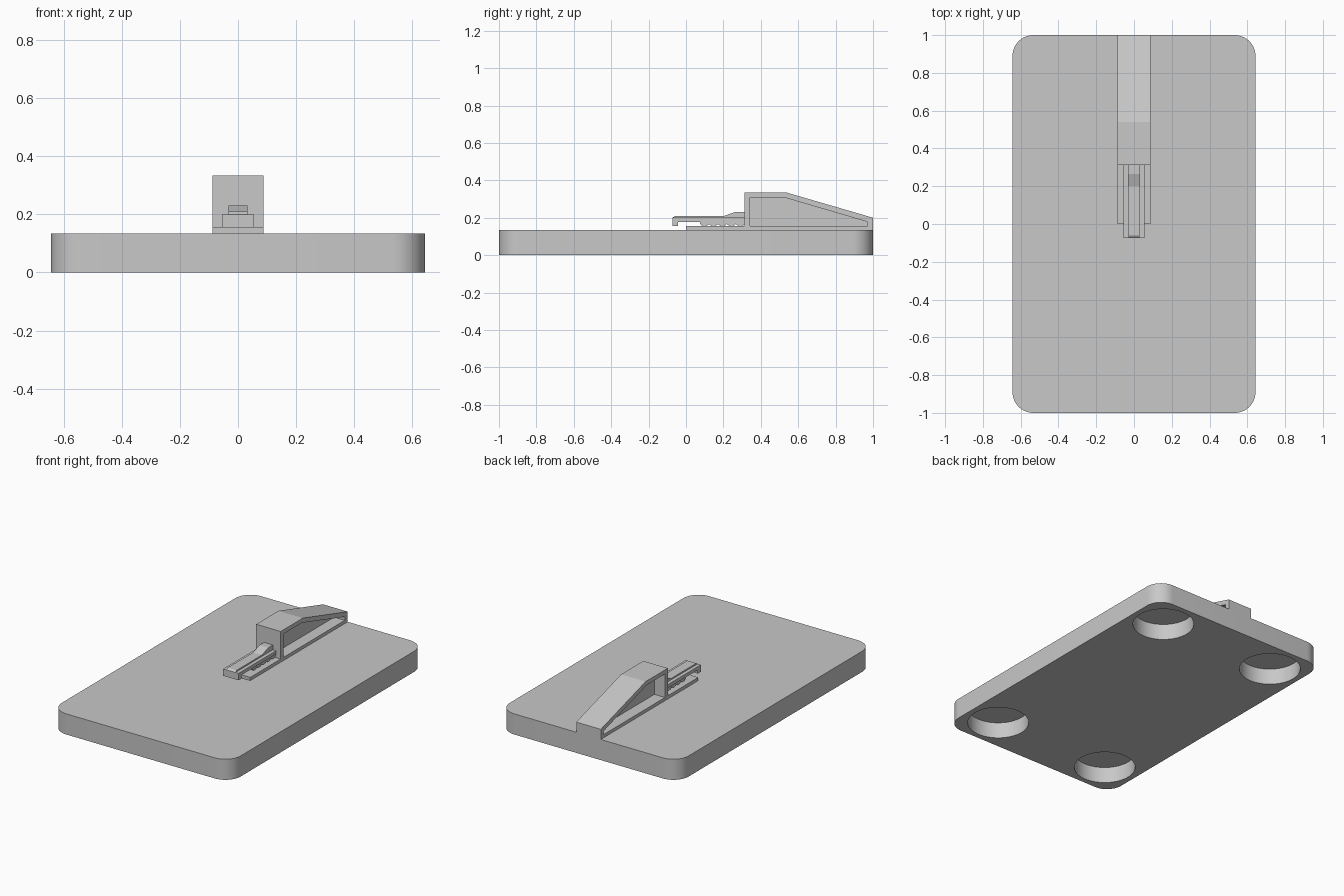
import bpy, bmesh, math
from mathutils import Vector

if "Cube" in bpy.data.objects:
    bpy.data.objects.remove(bpy.data.objects["Cube"])

grey = bpy.data.materials.new("plain grey")
grey.use_nodes = True
colour = (0.58, 0.58, 0.58, 1)
grey.diffuse_color = colour
grey.node_tree.nodes["Principled BSDF"].inputs["Base Color"].default_value = colour


def prism(name, points, shift):
    """Extrude a closed outline along the shift vector."""
    bm = bmesh.new()
    face = bm.faces.new([bm.verts.new(p) for p in points])
    moved = bmesh.ops.extrude_face_region(bm, geom=[face])["geom"]
    bmesh.ops.translate(bm, vec=Vector(shift),
                        verts=[v for v in moved if isinstance(v, bmesh.types.BMVert)])
    bmesh.ops.recalc_face_normals(bm, faces=bm.faces)
    mesh = bpy.data.meshes.new(name)
    bm.to_mesh(mesh)
    bm.free()
    mesh.materials.append(grey)
    obj = bpy.data.objects.new(name, mesh)
    bpy.context.collection.objects.link(obj)
    return obj


def side_prism(name, profile, x0, x1):
    """Extrude a (y, z) side profile across the width."""
    return prism(name, [(x0, y, z) for y, z in profile], (x1 - x0, 0, 0))


def select(obj):
    bpy.ops.object.select_all(action='DESELECT')
    obj.select_set(True)
    bpy.context.view_layer.objects.active = obj


def cut(obj, cutter):
    cutter.hide_render = True
    mod = obj.modifiers.new("cut", 'BOOLEAN')
    mod.operation, mod.solver, mod.object = 'DIFFERENCE', 'EXACT', cutter
    select(obj)
    bpy.ops.object.modifier_apply(modifier=mod.name)
    bpy.data.objects.remove(cutter)


def arc(cx, cy, z, radius, start, sweep, steps):
    return [(cx + radius * math.cos(start + sweep * i / steps),
             cy + radius * math.sin(start + sweep * i / steps), z) for i in range(steps)]


# Rounded base slab
half_w, top, corner = 0.643, 0.134, 0.11
outline = []
for k, (sx, sy) in enumerate([(1, 1), (-1, 1), (-1, -1), (1, -1)]):
    # steps + closing point of each quarter arc
    outline += arc(sx * (half_w - corner), sy * (1 - corner), 0, corner,
                   k * math.pi / 2, math.pi / 2 * 13 / 12, 13)
base = prism("base_slab", outline, (0, 0, top))

# Four round recesses underneath
for sx in (-1, 1):
    for sy in (-1, 1):
        circle = arc(sx * 0.422, sy * 0.78, -0.05, 0.185, 0, math.tau, 64)
        cut(base, prism("recess_cutter", circle, (0, 0, 0.155)))
select(base)
bpy.ops.object.shade_smooth_by_angle(angle=math.radians(30))

# Housing with its foot plate
w = 0.088
housing = side_prism("housing", [
    (0, top), (1, top), (1, 0.2), (0.54, 0.334), (0.312, 0.334), (0.312, 0.155), (0, 0.155)], -w, w)

# Side pockets, leaving a thin middle web
pocket = [(0.342, 0.155), (0.97, 0.155), (0.97, 0.178), (0.53, 0.307), (0.342, 0.307)]
for s in (-1, 1):
    cut(housing, side_prism("pocket_cutter", pocket, s * 0.012, s * 0.12))

# Clip arm with hooked tip
side_prism("clip_arm", [
    (-0.073, 0.155), (-0.042, 0.155), (-0.042, 0.178), (0.32, 0.178),
    (0.32, 0.2), (-0.073, 0.2)], -0.055, 0.055)

# Raised rib along the arm
side_prism("arm_rib", [
    (-0.073, 0.195), (0.32, 0.195), (0.32, 0.231), (0.265, 0.231),
    (0.2, 0.209), (-0.06, 0.209), (-0.073, 0.2)], -0.032, 0.032)

# Row of gripping teeth below the arm
teeth = [(0.315, 0.18), (0.075, 0.18)]
count, pitch = 5, 0.048
for i in range(count):
    y = 0.075 + i * pitch
    teeth += [(y, 0.166), (y + pitch * 0.3, 0.156), (y + pitch * 0.7, 0.156)]
teeth.append((0.315, 0.166))
side_prism("grip_teeth", teeth, -0.05, 0.05)
